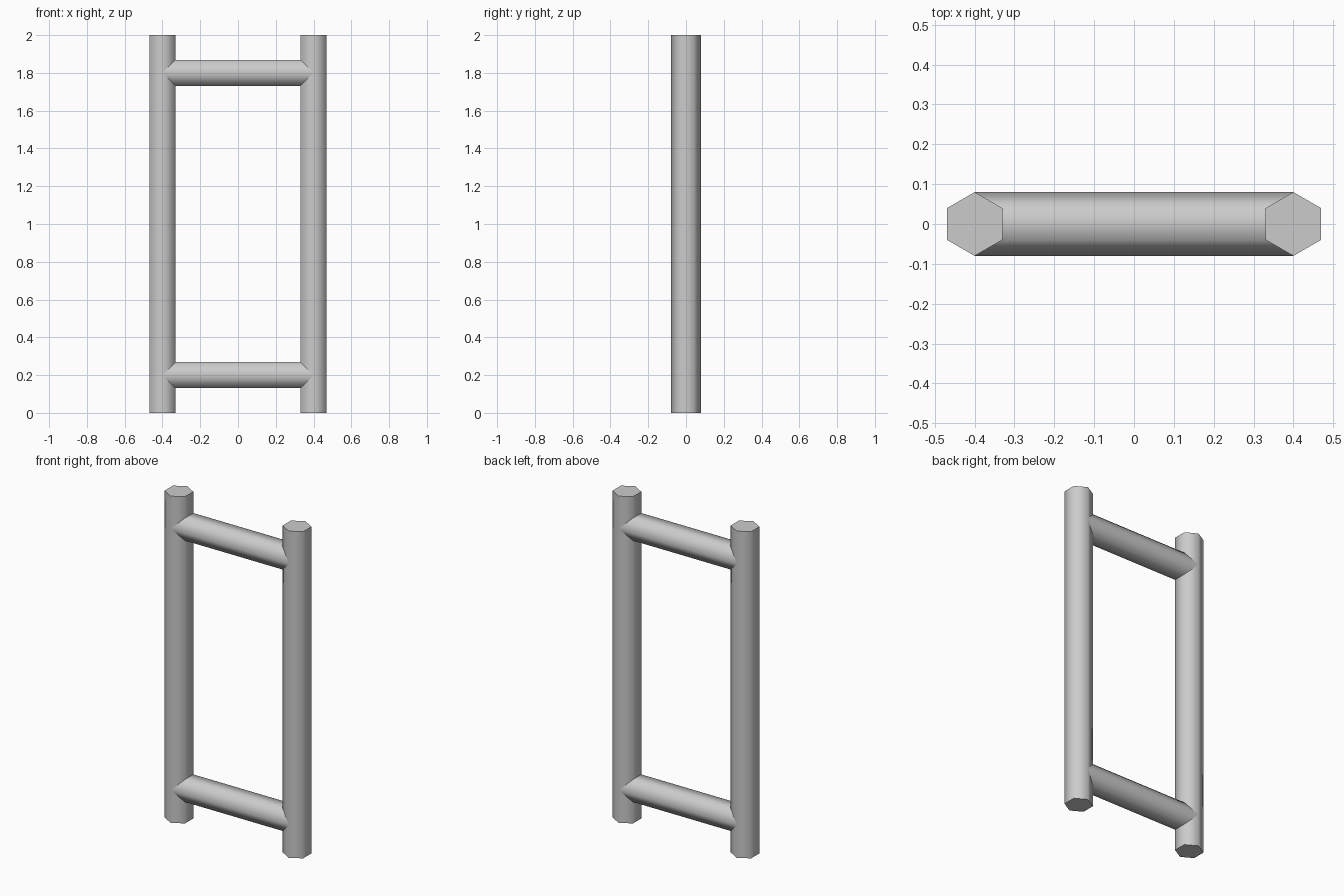
import bpy
import math

if "Cube" in bpy.data.objects:
    bpy.data.objects.remove(bpy.data.objects["Cube"])

RADIUS = 0.08        # six-sided bars, corners towards front and back
HALF_SPAN = 0.40     # post centres
HEIGHT = 2.0


def bar(name, length, location, rotation=(0, 0, 0)):
    bpy.ops.mesh.primitive_cylinder_add(
        vertices=6, radius=RADIUS, depth=length,
        location=location, rotation=rotation)
    obj = bpy.context.object
    obj.name = name
    # soft sides, crisp end caps
    bpy.ops.object.shade_smooth_by_angle(angle=math.radians(70))
    return obj


# Upright posts
for side, x in (("left", -HALF_SPAN), ("right", HALF_SPAN)):
    bar(f"{side}_post", HEIGHT, (x, 0, HEIGHT / 2))

# Cross rungs, running between the post centres
for level, z in (("lower", 0.2), ("upper", 1.8)):
    bar(f"{level}_rung", 2 * HALF_SPAN, (0, 0, z), (0, math.pi / 2, 0))
